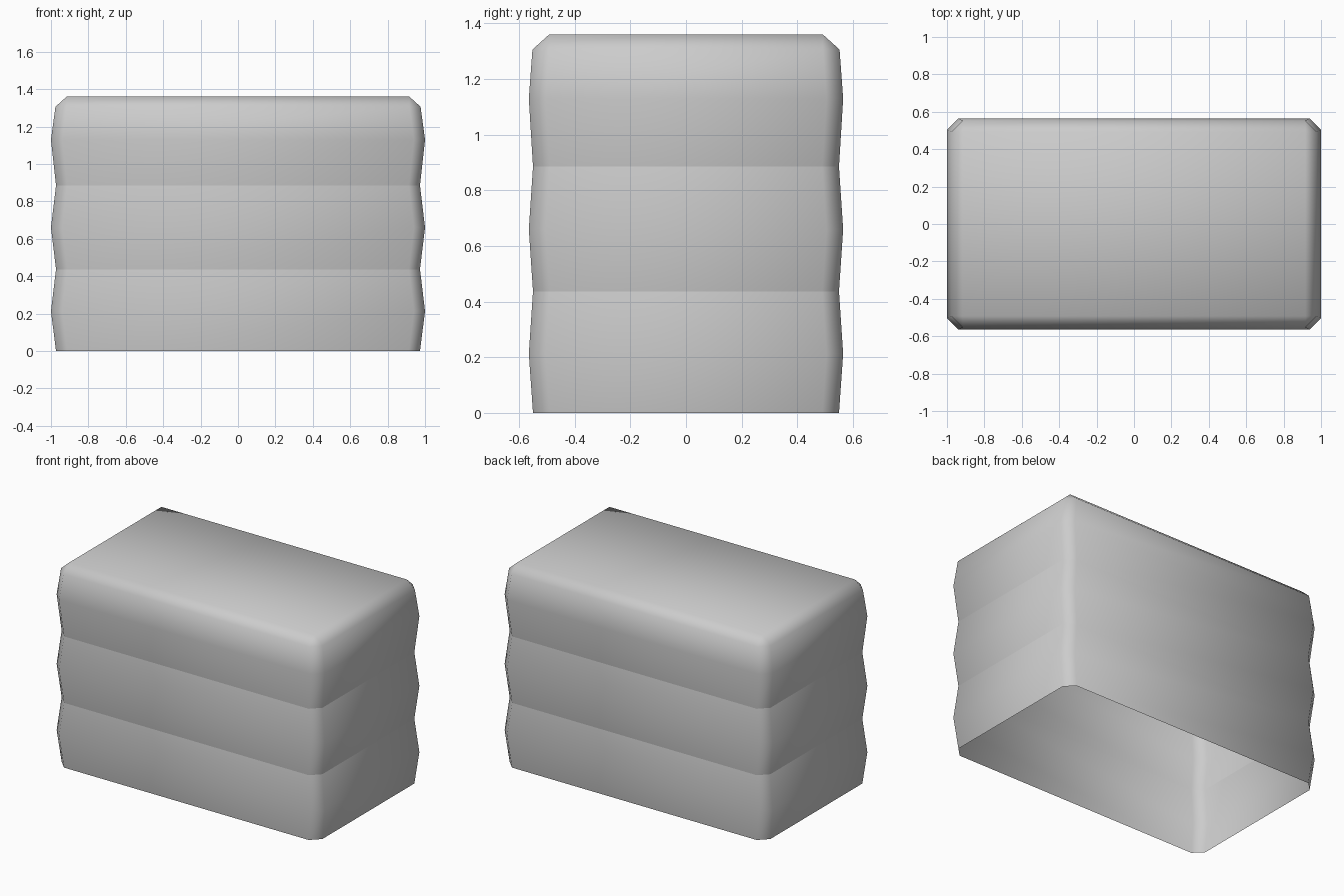
import bpy
import bmesh

cube = bpy.data.objects.get("Cube")
if cube:
    bpy.data.objects.remove(cube, do_unlink=True)

grey = bpy.data.materials.new("plain grey")
grey.use_nodes = True
colour = (0.6, 0.6, 0.6, 1)
grey.diffuse_color = colour
grey.node_tree.nodes["Principled BSDF"].inputs["Base Color"].default_value = colour

CHAMFER = 0.06
# Profile of the wavy wall: height, half width, half depth
PROFILE = [(0, 0.973, 0.55), (0.213, 1.0, 0.565), (0.437, 0.973, 0.55),
           (0.66, 1.0, 0.565), (0.885, 0.973, 0.55), (1.13, 1.0, 0.565),
           (1.306, 0.976, 0.552)]
TOP = 1.36
GROOVES = (2, 4)

bm = bmesh.new()


def add_ring(z, hx, hy):
    """Rectangle with cut corners, counter-clockwise from the right front."""
    ix, iy = hx - CHAMFER, hy - CHAMFER
    quarter = [(hx, -iy), (hx, iy), (ix, hy), (-ix, hy)]
    points = quarter + [(-x, -y) for x, y in quarter]
    return [bm.verts.new((x, y, z)) for x, y in points]


# Walls, open at the bottom
rings = [add_ring(*row) for row in PROFILE]
for low, high in zip(rings, rings[1:]):
    for i in range(8):
        j = (i + 1) % 8
        bm.faces.new((low[i], low[j], high[j], high[i]))

# Flat top with a bevelled rim and triangular corners
rim = rings[-1]
ix, iy = PROFILE[-1][1] - CHAMFER, PROFILE[-1][2] - CHAMFER
top = [bm.verts.new((x, y, TOP))
       for x, y in ((ix, -iy), (ix, iy), (-ix, iy), (-ix, -iy))]
bm.faces.new(top)
for k in range(4):
    a, b = rim[2 * k], rim[2 * k + 1]
    c = rim[(2 * k + 2) % 8]
    n = (k + 1) % 4
    bm.faces.new((a, b, top[n], top[k]))
    bm.faces.new((b, c, top[n]))

# Smooth shading, with crisp grooves
for face in bm.faces:
    face.smooth = True
for g in GROOVES:
    for i in range(8):
        bm.edges.get((rings[g][i], rings[g][(i + 1) % 8])).smooth = False

mesh = bpy.data.meshes.new("ribbed_cover")
bm.to_mesh(mesh)
bm.free()
mesh.materials.append(grey)
cover = bpy.data.objects.new("ribbed_cover", mesh)
bpy.context.collection.objects.link(cover)
